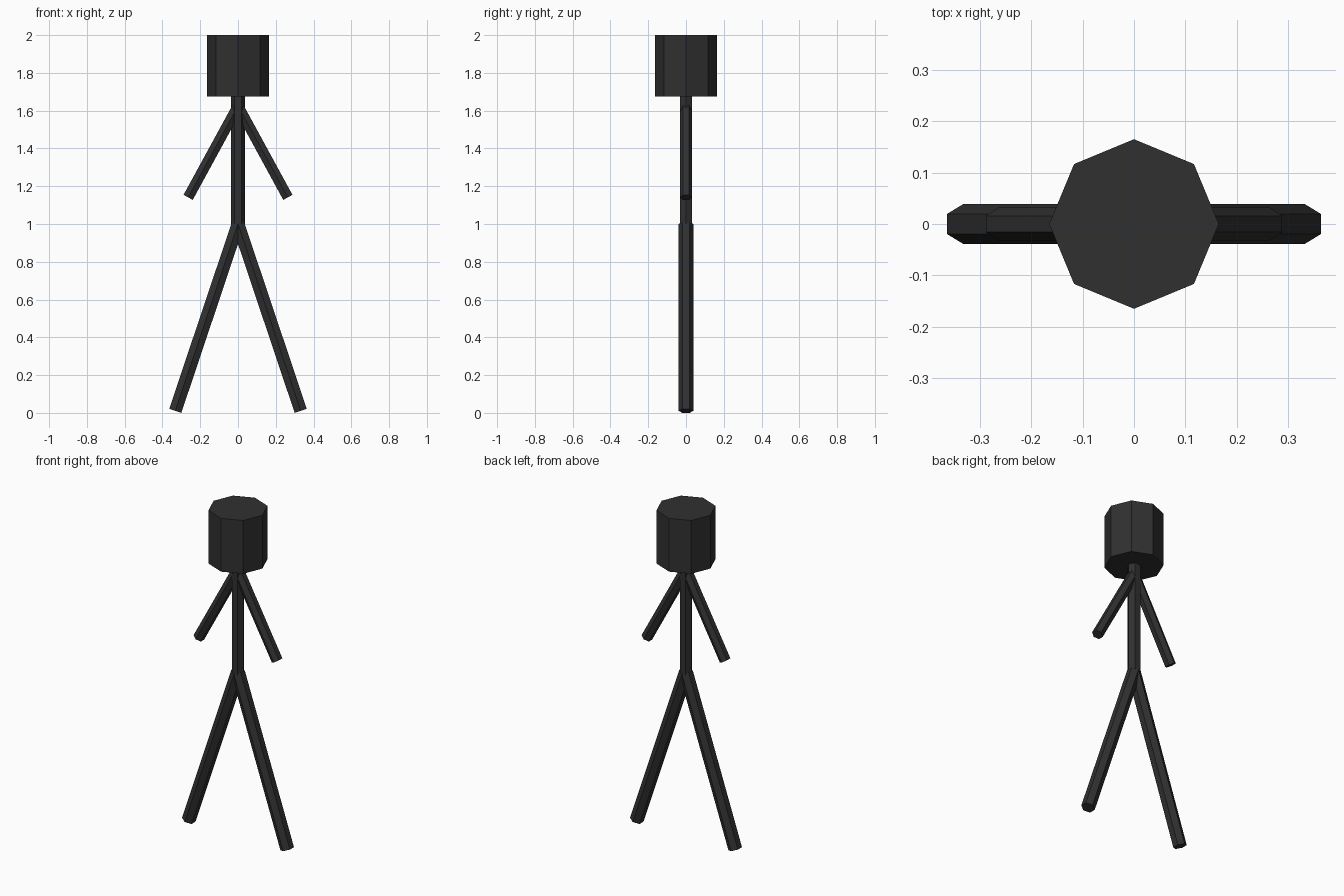
import bpy
import math
from mathutils import Matrix, Vector

if "Cube" in bpy.data.objects:
    bpy.data.objects.remove(bpy.data.objects["Cube"])

black = bpy.data.materials.new("charcoal black")
black.diffuse_color = (0.03, 0.03, 0.03, 1)
black.use_nodes = True
black.node_tree.nodes["Principled BSDF"].inputs["Base Color"].default_value = black.diffuse_color


def rod(name, start, end, radius, sides, first_corner):
    """Flat-sided rod from start to end; first_corner is the direction of one edge."""
    start, end = Vector(start), Vector(end)
    axis = end - start
    bpy.ops.mesh.primitive_cylinder_add(vertices=sides, radius=radius, depth=axis.length)
    obj = bpy.context.object
    obj.name = name
    # The primitive has a corner on local +y
    z = axis.normalized()
    y = Vector(first_corner)
    x = y.cross(z)
    turn = Matrix((x, y, z)).transposed().to_4x4()
    obj.matrix_world = Matrix.Translation((start + end) / 2) @ turn
    obj.data.materials.append(black)
    return obj


# Head and torso
rod("head", (0, 0, 1.675), (0, 0, 2.0), 0.165, 8, (0, 1, 0))
rod("torso", (0, 0, 1.0), (0, 0, 1.68), 0.038, 6, (1, 0, 0))

# Arms and legs, mirrored left and right
for side, s in (("left", -1), ("right", 1)):
    rod(side + "_arm", (0, 0, 1.625), (s * 0.264, 0, 1.141), 0.032, 6, (0, 1, 0))
    rod(side + "_leg", (0, 0, 1.0), (s * 0.332, 0, 0.011), 0.039, 6, (0, 1, 0))
